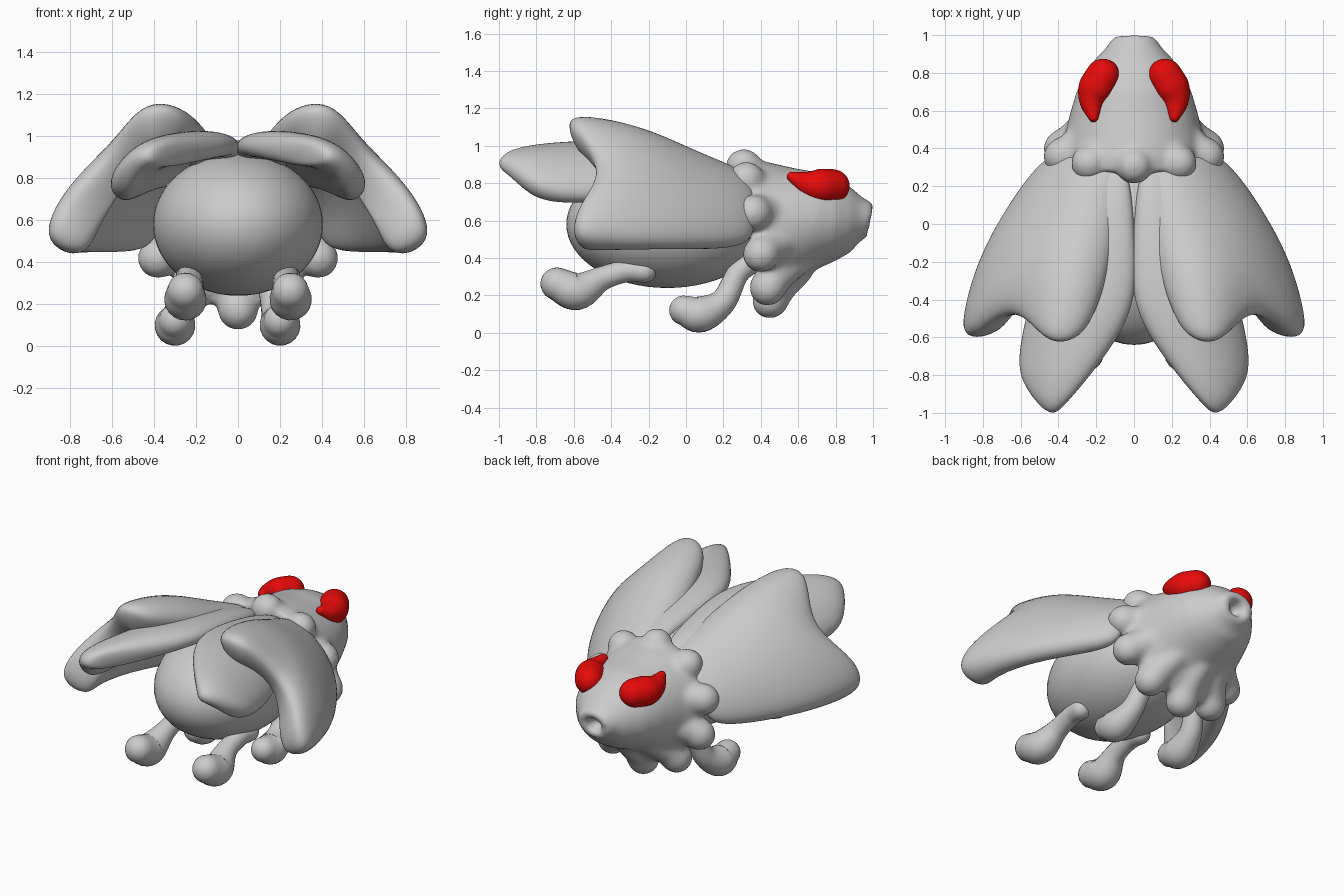
import bpy, bmesh, math
from mathutils import Vector

if "Cube" in bpy.data.objects:
    bpy.data.objects.remove(bpy.data.objects["Cube"])


def material(name, rgb):
    m = bpy.data.materials.new(name)
    m.diffuse_color = (*rgb, 1)
    m.use_nodes = True
    m.node_tree.nodes["Principled BSDF"].inputs["Base Color"].default_value = m.diffuse_color
    return m


GREY = material("light grey", (0.6, 0.6, 0.6))
RED = material("bright red", (0.8, 0.003, 0.003))


def make_object(name, bm, mat):
    bmesh.ops.recalc_face_normals(bm, faces=bm.faces[:])
    me = bpy.data.meshes.new(name)
    bm.to_mesh(me)
    bm.free()
    me.materials.append(mat)
    me.shade_smooth()
    ob = bpy.data.objects.new(name, me)
    bpy.context.collection.objects.link(ob)
    return ob


def fuse(ob, voxel, iterations):
    """Melt overlapping pieces into one soft surface."""
    m = ob.modifiers.new("fuse", 'REMESH')
    m.mode, m.voxel_size, m.use_smooth_shade = 'VOXEL', voxel, True
    m = ob.modifiers.new("soften", 'SMOOTH')
    m.factor, m.iterations = 0.5, iterations


def bridge(bm, rings):
    """Skin a list of point rings and close both ends."""
    rows = [[bm.verts.new(p) for p in r] for r in rings]
    n = len(rows[0])
    for a, b in zip(rows, rows[1:]):
        for i in range(n):
            j = (i + 1) % n
            bm.faces.new((a[i], a[j], b[j], b[i]))
    bm.faces.new(rows[0])
    bm.faces.new(rows[-1])


def spline(ctrl, steps=7):
    """Catmull-Rom samples through (x, y, z, radius) points."""
    c = [Vector(p) for p in ctrl]
    c = [2 * c[0] - c[1]] + c + [2 * c[-1] - c[-2]]
    out = []
    for a, b, d, e in zip(c, c[1:], c[2:], c[3:]):
        for k in range(steps):
            t = k / steps
            out.append(0.5 * (2 * b + (d - a) * t + (2 * a - 5 * b + 4 * d - e) * t**2
                              + (3 * b - a - 3 * d + e) * t**3))
    return out + [c[-2]]


def tube(bm, ctrl, sides=20):
    """Round-ended tube with a varying radius."""
    s = spline(ctrl)
    pos, rad = [p.to_3d() for p in s], [max(p[3], 0.004) for p in s]
    t0, t1 = (pos[0] - pos[1]).normalized(), (pos[-1] - pos[-2]).normalized()
    caps = [math.radians(a) for a in (20, 40, 60, 75, 87)]
    r0, r1, p0, p1 = rad[0], rad[-1], pos[0], pos[-1]
    pos = ([p0 + t0 * r0 * math.sin(a) for a in caps[::-1]] + pos
           + [p1 + t1 * r1 * math.sin(a) for a in caps])
    rad = [r0 * math.cos(a) for a in caps[::-1]] + rad + [r1 * math.cos(a) for a in caps]
    rings, normal = [], None
    for i, p in enumerate(pos):
        t = (pos[min(i + 1, len(pos) - 1)] - pos[max(i - 1, 0)]).normalized()
        normal = (normal - t * normal.dot(t)).normalized() if normal else t.orthogonal().normalized()
        side = t.cross(normal)
        rings.append([p + rad[i] * (normal * math.cos(a) + side * math.sin(a))
                      for a in (2 * math.pi * k / sides for k in range(sides))])
    bridge(bm, rings)


def make_tube(name, ctrl, mat):
    bm = bmesh.new()
    tube(bm, ctrl)
    return make_object(name, bm, mat)


# Abdomen
bm = bmesh.new()
bmesh.ops.create_uvsphere(bm, u_segments=48, v_segments=32, radius=1)
for v in bm.verts:
    v.co = (v.co.x * 0.405, v.co.y * 0.54 - 0.1, v.co.z * 0.34 + 0.58)
make_object("abdomen", bm, GREY)

# Head: bell with a hollow snout; rows are y, centre z, half width, half height, lean
profile = [(0.33, 0.55, 0.28, 0.28, -0.22), (0.35, 0.55, 0.39, 0.37, -0.22),
           (0.42, 0.555, 0.385, 0.375, -0.2), (0.50, 0.565, 0.36, 0.345, -0.14),
           (0.60, 0.585, 0.335, 0.295, -0.06), (0.70, 0.6, 0.305, 0.26, 0),
           (0.80, 0.605, 0.26, 0.22, 0), (0.88, 0.605, 0.20, 0.175, 0),
           (0.93, 0.60, 0.15, 0.125, 0.1), (0.965, 0.60, 0.128, 0.102, 0.2),
           (0.99, 0.60, 0.105, 0.085, 0.2), (0.985, 0.60, 0.06, 0.052, 0.2),
           (0.95, 0.60, 0.05, 0.045, 0.2), (0.91, 0.60, 0.03, 0.03, 0.2)]
bm = bmesh.new()
bridge(bm, [[(rx * math.sin(a), y + lean * rz * math.cos(a), zc + rz * math.cos(a))
             for a in (2 * math.pi * k / 40 for k in range(40))]
            for y, zc, rx, rz, lean in profile])

# Ten collar lobes, fused into the head
for k in range(10):
    a = math.radians(36 * k)
    s, c = math.sin(a), math.cos(a)
    tube(bm, [(0.25 * s, 0.52 - 0.08 * c, 0.57 + 0.23 * c, 0.085),
              (0.34 * s, 0.42 - 0.08 * c, 0.55 + 0.30 * c, 0.095),
              (0.40 * s, 0.38 - 0.07 * c, 0.53 + 0.355 * c, 0.1)], 16)
fuse(make_object("head", bm, GREY), 0.014, 18)

# Teardrop eyes
for side, label in ((-1, "left"), (1, "right")):
    bm = bmesh.new()
    tube(bm, [(side * x, y, z, r) for x, y, z, r in (
        (0.165, 0.785, 0.785, 0.092), (0.205, 0.71, 0.785, 0.094),
        (0.222, 0.64, 0.80, 0.068), (0.215, 0.565, 0.835, 0.03))])
    fuse(make_object(label + "_eye", bm, RED), 0.007, 25)

# Club-footed legs; the left front one is splayed wider
for side, label, splay in ((-1, "left", 0.1), (1, "right", 0)):
    make_tube(label + "_hind_leg", [(side * x, y, z, r) for x, y, z, r in (
        (0.235, -0.22, 0.33, 0.062), (0.23, -0.32, 0.33, 0.06),
        (0.23, -0.45, 0.29, 0.066), (0.25, -0.58, 0.222, 0.1),
        (0.25, -0.69, 0.262, 0.088))], GREY)
    make_tube(label + "_front_leg", [(side * (x + splay), y, z, r) for x, y, z, r in (
        (0.13, 0.38, 0.40, 0.065), (0.15, 0.28, 0.32, 0.06),
        (0.18, 0.2, 0.17, 0.07), (0.2, 0.08, 0.1, 0.097),
        (0.2, -0.01, 0.12, 0.08))], GREY)


def wing(name, rows, thickness, hollow):
    """Padded wing, fatter to the tip and hollowed between its two lobes, mirrored."""
    bm = bmesh.new()
    g = [[bm.verts.new(p) for p in r] for r in rows]
    for a, b in zip(g, g[1:]):
        for i in range(len(a) - 1):
            bm.faces.new((a[i], a[i + 1], b[i + 1], b[i]))
    ob = make_object(name, bm, GREY)
    group = ob.vertex_groups.new(name="padding")
    width = len(rows[0])
    for i in range(len(rows) * width):
        t = (i // width) / (len(rows) - 1)
        pad = 0.5 + 0.5 * t - (hollow * t if i % width == 2 else 0)
        group.add([i], pad, 'REPLACE')
    m = ob.modifiers.new("pad", 'SOLIDIFY')
    m.thickness, m.offset, m.vertex_group = thickness, 0, "padding"
    m = ob.modifiers.new("round", 'SUBSURF')
    m.levels = m.render_levels = 3
    ob.modifiers.new("other_side", 'MIRROR')


wing("front_wings", [
    [(.06, .36, .78), (.18, .38, .79), (.30, .38, .71), (.38, .38, .60), (.42, .36, .45)],
    [(.07, .05, .83), (.24, .05, .91), (.42, .05, .84), (.57, .05, .68), (.65, .05, .44)],
    [(.13, -.25, .93), (.32, -.25, 1.05), (.51, -.22, .95), (.68, -.25, .73), (.79, -.22, .44)],
    [(.22, -.50, 1.00), (.40, -.53, 1.11), (.57, -.36, .89), (.77, -.46, .68), (.84, -.46, .44)],
    [(.32, -.59, 1.02), (.45, -.65, 1.08), (.59, -.38, .79), (.76, -.61, .60), (.83, -.60, .45)],
], 0.27, 0.3)

wing("hind_wings", [
    [(.02, .30, .84), (.10, .30, .85), (.16, .30, .83), (.22, .30, .78)],
    [(-.01, -.05, .92), (.14, -.05, .94), (.28, -.05, .89), (.41, -.05, .77)],
    [(-.03, -.40, .96), (.20, -.38, .98), (.40, -.35, .90), (.52, -.35, .71)],
    [(.10, -.65, .94), (.30, -.65, .97), (.47, -.62, .87), (.585, -.63, .69)],
    [(.36, -.95, .91), (.43, -1.04, .91), (.51, -.97, .87), (.585, -.82, .73)],
], 0.17, 0)
